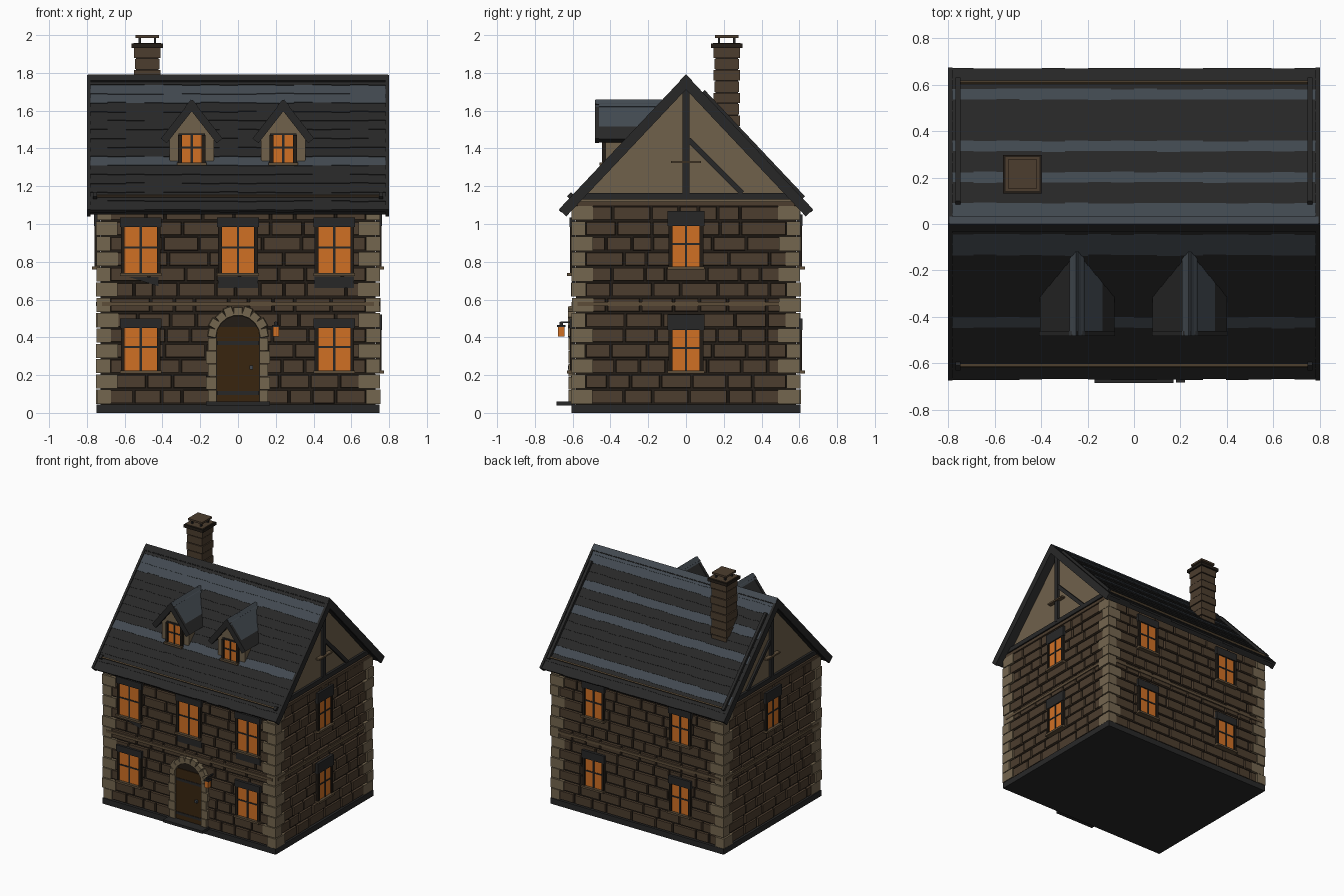
import bpy, bmesh, random
from math import pi, cos, sin, atan, hypot
from mathutils import Matrix, Vector

random.seed(4)
cube = bpy.data.objects.get("Cube")
if cube:
    bpy.data.objects.remove(cube, do_unlink=True)

T, R = Matrix.Translation, Matrix.Rotation
I = Matrix.Identity(4)


def material(name, hex_code):
    srgb = [int(hex_code[i:i + 2], 16) / 255 for i in (0, 2, 4)]
    col = [c / 12.92 if c < 0.04 else ((c + 0.055) / 1.055) ** 2.4 for c in srgb] + [1]
    m = bpy.data.materials.new(name)
    m.use_nodes = True
    m.diffuse_color = col
    bsdf = m.node_tree.nodes["Principled BSDF"]
    bsdf.inputs["Base Color"].default_value = col
    bsdf.inputs["Roughness"].default_value = 0.9
    return m


DARK = material("charcoal", "272727")
SLATE = material("light slate", "424950")
STONE = material("brown stone", "4c3d2e")
MORTAR = material("dark mortar", "221c16")
QUOIN = material("pale stone", "74664f")
PLASTER = material("plaster", "70614b")
TRIM = material("weathered trim", "5d4d39")
GLASS = material("amber glass", "d07024")
WOOD = material("door wood", "39250f")


class Part:
    """Collects solids into one named mesh object."""

    def __init__(self, name):
        self.name, self.bm, self.mats = name, bmesh.new(), []

    def paint(self, faces, mat):
        if mat not in self.mats:
            self.mats.append(mat)
        for f in faces:
            f.material_index = self.mats.index(mat)

    def box(self, x, y, z, mat, M=I, inset=0.0):
        """Box from (min, max) ranges; inset chamfers its outer (-y) face."""
        verts = bmesh.ops.create_cube(self.bm, size=1)["verts"]
        for v in verts:
            outer = v.co.y < 0
            p = []
            for c, (lo, hi) in zip(v.co, (x, y, z)):
                p.append((lo + hi) / 2 + c * (hi - lo))
            if outer:
                p[0] -= v.co.x * 2 * inset
                p[2] -= v.co.z * 2 * inset
            v.co = M @ Vector(p)
        self.paint({f for v in verts for f in v.link_faces}, mat)

    def prism(self, pts, y0, y1, mat, M=I):
        """Extrude an x-z outline between two depths."""
        a = [self.bm.verts.new(M @ Vector((p[0], y0, p[1]))) for p in pts]
        b = [self.bm.verts.new(M @ Vector((p[0], y1, p[1]))) for p in pts]
        n = len(pts)
        faces = [self.bm.faces.new(a), self.bm.faces.new(b[::-1])]
        for i in range(n):
            j = (i + 1) % n
            faces.append(self.bm.faces.new((a[i], b[i], b[j], a[j])))
        self.paint(faces, mat)

    def done(self):
        bmesh.ops.recalc_face_normals(self.bm, faces=self.bm.faces[:])
        me = bpy.data.meshes.new(self.name)
        self.bm.to_mesh(me)
        self.bm.free()
        for m in self.mats:
            me.materials.append(m)
        bpy.context.collection.objects.link(bpy.data.objects.new(self.name, me))


# Wall frames: local x runs along the wall, local -y points outward
HX, HY = 0.74, 0.595
WALLS = {n: (R(a, 4, 'Z') @ T((0, -d, 0)), half) for n, a, d, half in (
    ("front", 0, HY, HX), ("right_side", pi / 2, HX, HY),
    ("back", pi, HY, HX), ("left_side", -pi / 2, HX, HY))}
FRONT = WALLS["front"][0]
COURSES, BASE, STEP = 13, 0.045, 0.081

# Plinth and mortar core
p = Part("plinth")
p.box((-.75, .75), (-.605, .605), (0, BASE), DARK)
p.done()
p = Part("wall_core")
p.box((-.728, .728), (-.583, .583), (BASE, 1.12), MORTAR)
p.done()

# Coursed stone walls with string course and cornice
for name, (M, half) in WALLS.items():
    p = Part(name + "_stones")
    for i in range(COURSES):
        z, x, end = BASE + i * STEP, -half + 0.06, half - 0.06
        while x < end - 0.01:
            nx = x + random.uniform(0.1, 0.22)
            nx = end if nx > end - 0.06 else nx
            p.box((x + .004, nx - .004), (-random.uniform(0, .006), .03),
                  (z + .004, z + STEP - .004), STONE, M, .004)
            x = nx
    p.box((-half + .02, half - .02), (-.012, .02), (.567, .588), TRIM, M)
    p.box((-half + .02, half - .02), (-.01, .02), (1.095, 1.12), STONE, M)
    p.done()

# Alternating corner stones
p = Part("corner_stones")
for sx in (-1, 1):
    for sy in (-1, 1):
        for i in range(COURSES):
            lx, ly = (.115, .075) if i % 2 else (.075, .115)
            z = BASE + i * STEP
            out = random.uniform(.006, .014)
            X, Y = HX + out, HY + out
            p.box(sorted((sx * X, sx * (X - lx))), sorted((sy * Y, sy * (Y - ly))),
                  (z + .003, z + STEP - .003), QUOIN)
p.done()


def window(name, M, x, z0, z1, w, lintel=.05, depth=.012):
    p, M, h = Part(name), M @ T((x, 0, 0)), w / 2
    p.box((-h, h), (-depth, .01), (z0, z1), GLASS, M)
    for s in (-1, 1):
        p.box(sorted((s * h, s * (h + .02))), (-depth - .008, .01), (z0, z1), MORTAR, M)
    p.box((-.006, .006), (-depth - .005, 0), (z0, z1), DARK, M)
    mid = z0 + (z1 - z0) * .55
    p.box((-h, h), (-depth - .004, 0), (mid - .005, mid + .005), DARK, M)
    if lintel:
        p.box((-h - .025, h + .025), (-.022, .01), (z1, z1 + lintel), DARK, M)
    p.box((-h - .025, h + .025), (-.034, .01), (z0 - .016, z0), TRIM, M)
    p.done()


# Windows on all four walls
for i, x in enumerate((-.515, 0, .51)):
    window(f"front_upper_window_{i}", FRONT, x, .74, .985, .17)
    if x:
        window(f"front_lower_window_{i}", FRONT, x, .225, .45, .17)
for level, z in (("upper", .775), ("lower", .225)):
    window(f"right_{level}_window", WALLS["right_side"][0], 0, z, z + .215, .145, .08)
    for side, x in (("left", -.375), ("right", .375)):
        window(f"back_{level}_window_{side}", WALLS["back"][0], x, z, z + .215, .145, .06)
window("left_upper_window", WALLS["left_side"][0], 0, .775, .99, .145, .08)

# Dark stone panels below the upper front windows
p = Part("front_panels")
for x in (0, .51):
    p.box((x - .105, x + .105), (-.008, .01), (.66, .722), DARK, FRONT)
p.prism([(-.58, .72), (-.42, .67), (-.42, .72)], -.008, .01, DARK, FRONT)
p.done()

# Arched doorway
p = Part("door")
ARC = .40
p.prism([(-.118, .05)] + [(-.118 * cos(pi * k / 12), ARC + .118 * sin(pi * k / 12))
        for k in range(13)] + [(.118, .05)], -.009, .01, MORTAR, FRONT)
p.box((-.11, .11), (-.014, 0), (.06, .455), WOOD, FRONT)
for z in (.105, .37):
    p.box((-.11, .11), (-.018, 0), (z - .01, z + .01), DARK, FRONT)
p.box((.06, .08), (-.03, 0), (.23, .25), SLATE, FRONT)
p.box((-.17, .17), (-.09, .01), (.04, .06), DARK, FRONT)
p.done()
p = Part("door_surround")
for k in range(9):
    M = FRONT @ T((0, 0, ARC)) @ R((k - 4) * pi / 9, 4, 'Y')
    p.box((-.026, .026), (-.03, .01), (.112, .162 + .008 * (k % 2)), QUOIN, M, .004)
for s in (-1, 1):
    for k in range(5):
        z = .055 + k * .069
        p.box(sorted((s * .113, s * (.158 + .012 * (k % 2)))), (-.026, .01),
              (z, z + .065), QUOIN, FRONT)
p.done()

# Wall lantern
p = Part("lantern")
p.box((.195, .205), (-.07, .01), (.475, .485), DARK, FRONT)
p.box((.184, .216), (-.083, -.047), (.405, .455), GLASS, FRONT)
p.box((.18, .22), (-.087, -.043), (.455, .465), DARK, FRONT)
p.box((.19, .21), (-.075, -.055), (.465, .48), DARK, FRONT)
p.done()

# Roof frames: local y runs down the slope, local z points out of it
APEX, RUN, PITCH = 1.785, .67, atan(1.06)
C, S = cos(PITCH), sin(PITCH)
SLOPE = RUN / C


def slope(s):
    return Matrix(((1, 0, 0, 0), (0, s * C, s * S, 0), (0, -S, C, APEX), (0, 0, 0, 1)))


ROWS = 15
ROW = SLOPE / ROWS
for name, s, pale in (("front", -1, (5, 12, 13)), ("back", 1, (2, 7, 10, 13, 14))):
    p, M = Part(name + "_roof"), slope(s)
    p.box((-.79, .79), (0, SLOPE - .008), (-.045, -.012), DARK, M)
    for i in range(ROWS):
        end = SLOPE - i * ROW
        for k in range(16):
            x = -.79 + k * .09875
            N = M @ T((0, end, 0)) @ R(.05, 4, 'X')
            p.box((x, x + .09875), (-ROW - .004, random.uniform(-.003, .004)),
                  (-.016, 0), SLATE if i in pale else DARK, N)
    for e in (-1, 1):
        p.box(sorted((e * .782, e * .8)), (0, SLOPE), (-.05, .004), DARK, M)
    # Rail along the eave, with end blocks or long bars
    y = .605 / C
    p.box((-.76, .76), (y - .005, y + .005), (0, .014), TRIM, M)
    for e in (-.757, .757):
        top = .085 / C if s > 0 else y - .015
        p.box((e - .011, e + .011), (top, y + .015), (0, .02), DARK, M)
    p.done()
p = Part("ridge_cap")
p.box((-.795, .795), (-.005, .04), (-.01, .006), DARK, slope(-1))
p.box((-.795, .795), (-.005, .04), (-.01, .006), SLATE, slope(1))
p.done()

# Plastered gables with timber framing
p = Part("attic_gables")
p.prism([(-.56, 1.12), (.56, 1.12), (0, 1.725)], -.73, .73, PLASTER, R(pi / 2, 4, 'Z'))
p.done()
for name, f in (("right_side", 1), ("left_side", -1)):
    p, M = Part(name + "_timbers"), WALLS[name][0]
    p.box((-.57, .57), (-.008, .02), (1.13, 1.165), DARK, M)
    p.box((-.018, .018), (-.01, .02), (1.15, 1.745), DARK, M)
    B = M @ T((f * .155, 0, 1.305)) @ R(f * pi / 4, 4, 'Y')
    p.box((-.2, .2), (-.005, .02), (-.014, .014), DARK, B)
    p.box((-.08, .08), (-.022, .01), (1.322, 1.334), TRIM, M)
    p.done()

# Dormers
for name, x in (("left", .24), ("right", -.245)):
    p, M = Part(name + "_dormer"), T((x, 0, 0))
    p.prism([(-.1, 1.31), (.1, 1.31), (.117, 1.34), (.117, 1.47), (0, 1.62), (-.117, 1.47),
             (-.117, 1.34)], -.425, -.1, PLASTER, M)
    ang = atan(.205 / .16)
    length = hypot(.205, .16)
    for s in (-1, 1):
        N = M @ T((0, 0, 1.655)) @ R(s * ang, 4, 'Y')
        split = length * .68 if s > 0 else .03
        p.box(sorted((0, s * split)), (-.475, -.12), (-.03, 0), SLATE, N)
        p.box(sorted((s * split, s * length)), (-.475, -.12), (-.03, 0), DARK, N)
        p.box(sorted((0, s * length)), (-.482, -.46), (-.036, .004), DARK, N)
        p.box(sorted((0, s * .045)), (-.48, -.115), (-.01, .006), SLATE, N)
    p.box((-.07, .07), (-.436, -.4), (1.455, 1.48), DARK, M)
    p.done()
    window(name + "_dormer_window", T((x, -.425, 0)), 0, 1.325, 1.47, .105, 0)

# Chimney with collar and raised cap
p, M = Part("chimney"), T((-.48, .215, 0))
p.box((-.06, .06), (-.06, .06), (1.4, 1.94), MORTAR, M)
for k in range(9):
    w = .07 - .005 * (k % 2)
    z = 1.4 + k * .06
    p.box((-w, w), (-w, w), (z, z + .054), STONE, M)
p.box((-.083, .083), (-.083, .083), (1.932, 1.955), MORTAR, M)
p.box((-.073, .073), (-.073, .073), (1.95, 1.958), STONE, M)
for a in (-.04, .04):
    for b in (-.04, .04):
        p.box((a - .006, a + .006), (b - .006, b + .006), (1.955, 1.99), DARK, M)
p.box((-.062, .062), (-.062, .062), (1.985, 2.0), STONE, M)
p.done()
